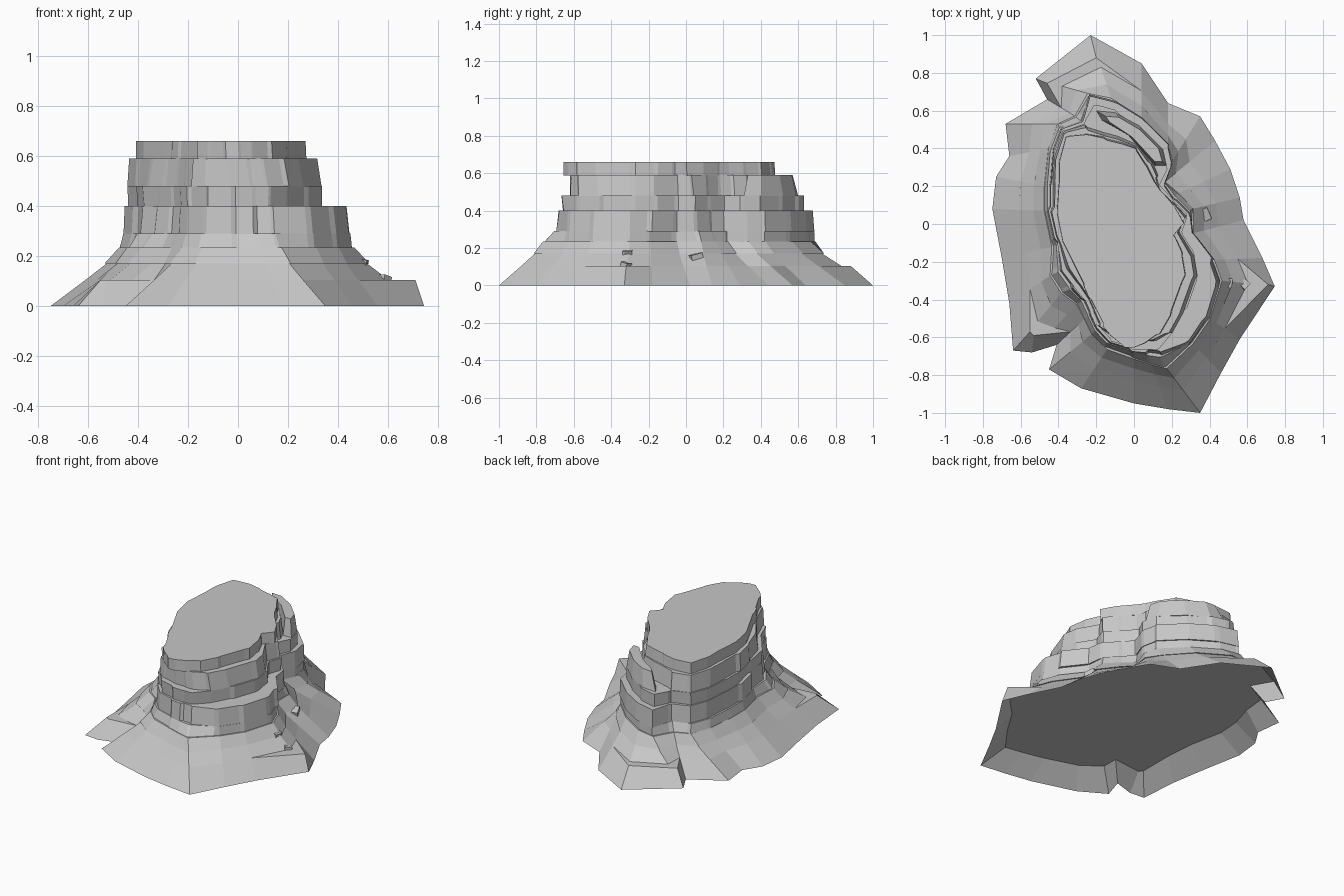
import bpy, bmesh, math, random
from mathutils import Vector, Matrix

if "Cube" in bpy.data.objects:
    bpy.data.objects.remove(bpy.data.objects["Cube"])

random.seed(4)
rock = bpy.data.materials.new("grey_rock")
rock.diffuse_color = (0.57, 0.57, 0.57, 1)
rock.use_nodes = True
rock.node_tree.nodes["Principled BSDF"].inputs["Base Color"].default_value = rock.diffuse_color

# Plan outlines, one point per vertical column, counter-clockwise from the front corner
GROUND = [(.35, -1), (.46, -.79), (.56, -.61), (.745, -.33), (.68, -.18), (.58, .02), (.56, .14),
          (.51, .29), (.43, .44), (.35, .57), (.18, .64), (.04, .85), (-.23, 1), (-.52, .77),
          (-.46, .66), (-.68, .53), (-.66, .36), (-.73, .25), (-.75, .08), (-.7, -.18), (-.66, -.42),
          (-.64, -.67), (-.54, -.68), (-.41, -.64), (-.45, -.77), (-.28, -.87), (0, -.95), (.18, -.98)]
FOOT = [(.17, -.76), (.31, -.63), (.4, -.5), (.46, -.3), (.42, -.19), (.31, -.05), (.31, .08),
        (.23, .16), (.16, .22), (.2, .33), (.18, .42), (.04, .56), (-.12, .66), (-.24, .69),
        (-.31, .57), (-.4, .53), (-.45, .4), (-.47, .2), (-.47, .07), (-.43, -.12), (-.44, -.27),
        (-.38, -.36), (-.3, -.42), (-.26, -.5), (-.22, -.58), (-.14, -.66), (0, -.71), (.09, -.74)]
CLIFF = [(.13, -.65), (.21, -.57), (.28, -.44), (.34, -.27), (.32, -.15), (.25, -.04), (.28, .05),
         (.2, .13), (.13, .21), (.18, .31), (.16, .4), (.03, .52), (-.1, .6), (-.21, .63),
         (-.26, .53), (-.38, .49), (-.43, .36), (-.44, .2), (-.44, .07), (-.4, -.1), (-.37, -.24),
         (-.3, -.33), (-.25, -.4), (-.22, -.47), (-.19, -.54), (-.12, -.62), (-.01, -.65), (.07, -.65)]
SUMMIT = [(.06, -.63), (.13, -.58), (.2, -.46), (.27, -.27), (.25, -.15), (.21, -.06), (.26, 0),
          (.2, .11), (.14, .18), (.1, .24), (.06, .32), (.01, .4), (-.08, .43), (-.16, .45),
          (-.25, .47), (-.36, .46), (-.4, .31), (-.4, .2), (-.41, .06), (-.38, -.09), (-.3, -.25),
          (-.26, -.33), (-.23, -.4), (-.2, -.46), (-.16, -.54), (-.11, -.6), (-.05, -.65), (.01, -.65)]
LEVELS = [[Vector(p) for p in o] for o in (GROUND, FOOT, CLIFF, SUMMIT)]
N = len(GROUND)
LOBE, BACK = range(1, 6), range(8, 14)   # right shoulder columns, back spire columns


def outline(s, **special):
    """Blend neighbouring plan outlines; s runs from 0 (ground) to 3 (summit)."""
    out = []
    for i in range(N):
        t = special.get("lobe", s) if i in LOBE else special.get("back", s) if i in BACK else s
        k = min(int(t), 2)
        out.append(LEVELS[k][i].lerp(LEVELS[k + 1][i], t - k))
    return out


def finish(name, bm):
    bmesh.ops.recalc_face_normals(bm, faces=bm.faces)
    mesh = bpy.data.meshes.new(name)
    bm.to_mesh(mesh)
    bm.free()
    mesh.materials.append(rock)
    bpy.context.collection.objects.link(bpy.data.objects.new(name, mesh))


def blocky(pts, shift):
    """Break each side into a block standing slightly in or out of the wall."""
    out = []
    for i, p in enumerate(pts):
        q = pts[(i + 1) % N]
        d = (q - p).normalized()
        push = Vector((d.y, -d.x)) * shift[i]
        out += [p + push, p.lerp(q, .82) + push]
    return out


def stratum(name, z0, z1, low, high, rough=0.0, floor=True):
    if rough:
        shift = [random.uniform(-rough, rough) for _ in range(N)]
        low, high = blocky(low, shift), blocky(high, shift)
    bm = bmesh.new()
    a = [bm.verts.new((p[0], p[1], z0)) for p in low]
    b = [bm.verts.new((p[0], p[1], z1)) for p in high]
    for i in range(len(a)):
        j = (i + 1) % len(a)
        bm.faces.new((a[i], a[j], b[j], b[i]))
    if floor:
        bm.faces.new(a[::-1])
    bm.faces.new(b)
    finish(name, bm)


# Sloping skirt, hollow underneath, with steep spurs at right, back and left
skirt_top = outline(.5)
for i, p in {3: (.71, -.32), 12: (-.2, .88), 13: (-.46, .745), 21: (-.55, -.57),
             22: (-.53, -.59)}.items():
    skirt_top[i] = Vector(p)
stratum("lower_skirt", 0, .105, outline(0), skirt_top, floor=False)
stratum("middle_skirt", .105, .17, outline(.5), outline(.8))
stratum("upper_skirt", .17, .235, outline(.77), outline(.98))

# Banded cliff
stratum("cliff_foot", .232, .29, outline(1), outline(1.5, lobe=1.05, back=1.05), .006)
stratum("shoulder_band", .288, .40, outline(1.6, lobe=1.05, back=1.05),
        outline(1.75, lobe=1.15, back=1.2), .01)
stratum("middle_band", .398, .48, outline(2), outline(1.9, lobe=2, back=2), .008)
upper_low, upper_high = outline(2.15, back=2.75), outline(2.4, back=2.85)
for ring in (upper_low, upper_high):     # tuck the front in below the cap
    for i in (0, 25, 26, 27):
        ring[i].y *= .955
stratum("upper_band", .478, .59, upper_low, upper_high, .008)
stratum("summit_cap", .588, .66, outline(2.95), outline(3), .005)

# Free-standing spire behind the tower
foot = [(.11, .31), (.17, .31), (.15, .4), (.03, .52), (-.1, .59), (-.2, .6), (-.17, .55), (-.03, .47)]
peak = [(.11, .33), (.15, .33), (.13, .4), (.03, .5), (-.08, .565), (-.15, .57), (-.13, .54), (-.01, .46)]
stratum("back_spire", .478, .59, foot, peak)

# Loose stones on the slopes
for i, (x, y, z, r) in enumerate([(.37, .05, .15, .06), (.49, -.31, .175, .05), (.585, -.32, .11, .04),
                                  (-.39, -.35, .18, .045), (-.35, -.32, .185, .035)]):
    bm = bmesh.new()
    bmesh.ops.create_cube(bm, size=r, matrix=Matrix.Translation((x, y, z)) @
                          Matrix.Rotation(.4 + i, 4, 'Z') @ Matrix.Rotation(.25, 4, 'X') @
                          Matrix.Diagonal((1, 1.1, .6, 1)))
    finish("loose_stone_%d" % (i + 1), bm)
